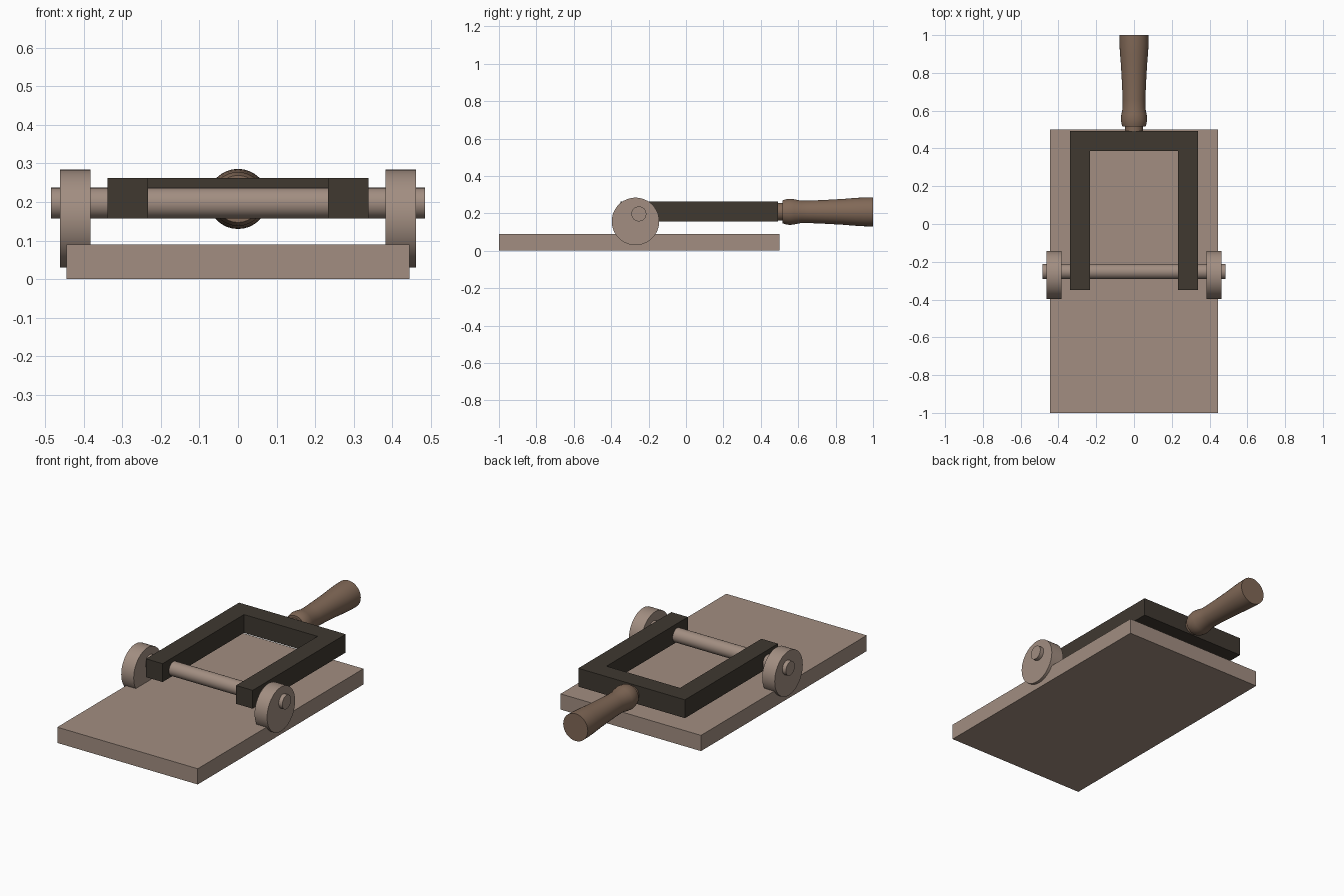
import bpy, bmesh, math
from mathutils import Matrix

if "Cube" in bpy.data.objects:
    bpy.data.objects.remove(bpy.data.objects["Cube"])


def material(name, rgb):
    m = bpy.data.materials.new(name)
    m.diffuse_color = (*rgb, 1)
    m.use_nodes = True
    m.node_tree.nodes["Principled BSDF"].inputs["Base Color"].default_value = m.diffuse_color
    return m


PALE = material("pale_wood", (0.36, 0.27, 0.22))
DARK = material("dark_wood", (0.05, 0.04, 0.03))
BROWN = material("brown_wood", (0.22, 0.14, 0.095))


def finish(name, bm, mat, smooth=False):
    bmesh.ops.recalc_face_normals(bm, faces=bm.faces)
    me = bpy.data.meshes.new(name)
    bm.to_mesh(me)
    bm.free()
    me.materials.append(mat)
    ob = bpy.data.objects.new(name, me)
    bpy.context.collection.objects.link(ob)
    if smooth:
        bpy.ops.object.select_all(action='DESELECT')
        ob.select_set(True)
        bpy.context.view_layer.objects.active = ob
        bpy.ops.object.shade_smooth_by_angle(angle=math.radians(35))
    return ob


def box(name, x, y, z, mat):
    bm = bmesh.new()
    bmesh.ops.create_cube(bm, size=1)
    for v in bm.verts:
        v.co = [lo + (c + 0.5) * (hi - lo) for c, (lo, hi) in zip(v.co, (x, y, z))]
    return finish(name, bm, mat)


def x_cylinder(name, x0, x1, y, z, r, mat, sides=48):
    bm = bmesh.new()
    place = Matrix.Translation(((x0 + x1) / 2, y, z)) @ Matrix.Rotation(math.pi / 2, 4, 'Y')
    bmesh.ops.create_cone(bm, cap_ends=True, segments=sides, radius1=r, radius2=r,
                          depth=x1 - x0, matrix=place)
    return finish(name, bm, mat, True)


def y_lathe(name, profile, z, mat, sides=32):
    bm = bmesh.new()
    rings = []
    for y, r in profile:
        angles = [2 * math.pi * i / sides for i in range(sides)]
        rings.append([bm.verts.new((r * math.cos(a), y, z + r * math.sin(a))) for a in angles])
    for a, b in zip(rings, rings[1:]):
        for i in range(sides):
            j = (i + 1) % sides
            bm.faces.new((a[i], a[j], b[j], b[i]))
    bm.faces.new(rings[0])
    bm.faces.new(rings[-1])
    return finish(name, bm, mat, True)


# Flat board
box("base_board", (-0.445, 0.445), (-1, 0.5), (0, 0.09), PALE)

# U-shaped frame
FRAME_Z = (0.157, 0.262)
box("frame_crossbar", (-0.233, 0.233), (0.387, 0.492), FRAME_Z, DARK)
for side, s in (("left", -1), ("right", 1)):
    box(f"frame_arm_{side}", sorted((s * 0.233, s * 0.338)), (-0.35, 0.492), FRAME_Z, DARK)
    # Off-centre wheels on the axle
    x0, x1 = sorted((s * 0.383, s * 0.462))
    x_cylinder(f"cam_wheel_{side}", x0, x1, -0.27, 0.157, 0.127, PALE)

# Axle through arms and wheels
x_cylinder("axle", -0.485, 0.485, -0.252, 0.197, 0.04, PALE, 32)

# Turned handle with its neck
y_lathe("handle_neck", [(0.48, 0.047), (0.53, 0.047)], 0.208, BROWN)
y_lathe("handle_grip", [(0.515, 0.061), (0.53, 0.066), (0.555, 0.07), (0.58, 0.067),
                        (0.615, 0.06), (0.66, 0.06), (0.75, 0.064), (0.84, 0.069),
                        (0.9, 0.074), (0.95, 0.077), (1.0, 0.078)], 0.208, BROWN)
